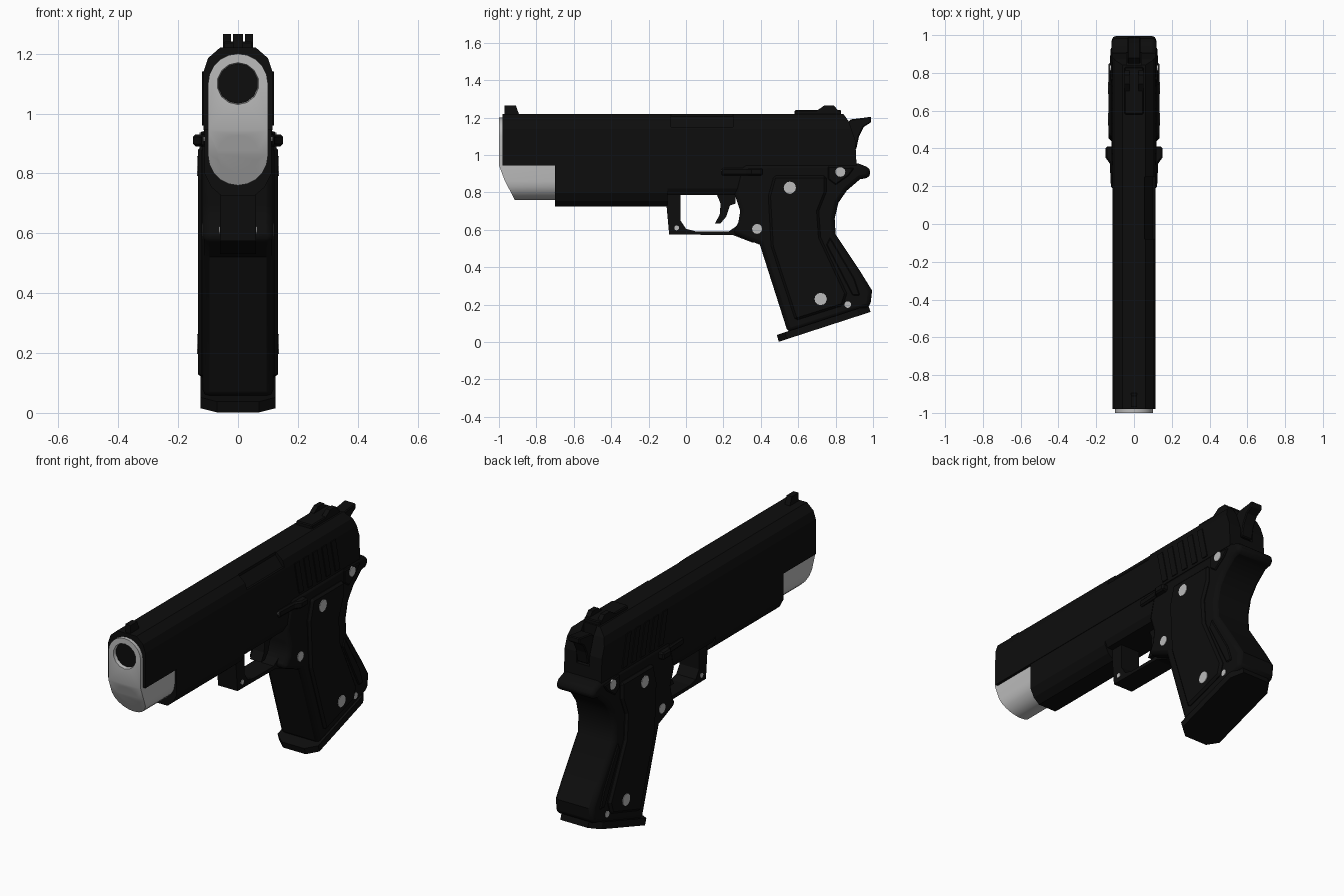
import bpy, bmesh, math
from mathutils import Vector, Matrix

cube = bpy.data.objects.get("Cube")
if cube:
    bpy.data.objects.remove(cube, do_unlink=True)


def material(name, value):
    mat = bpy.data.materials.new(name)
    mat.use_nodes = True
    colour = (value, value, value, 1)
    mat.diffuse_color = colour
    mat.node_tree.nodes["Principled BSDF"].inputs["Base Color"].default_value = colour
    return mat


black = material("black", 0.004)
silver = material("silver", 0.5)


def finish(bm, name, mat):
    bmesh.ops.recalc_face_normals(bm, faces=bm.faces)
    mesh = bpy.data.meshes.new(name)
    bm.to_mesh(mesh)
    bm.free()
    mesh.materials.append(mat)
    obj = bpy.data.objects.new(name, mesh)
    bpy.context.collection.objects.link(obj)
    return obj


def select(obj):
    bpy.ops.object.select_all(action="DESELECT")
    obj.select_set(True)
    bpy.context.view_layer.objects.active = obj


def smooth(obj, angle=30):
    select(obj)
    bpy.ops.object.shade_smooth_by_angle(angle=math.radians(angle))


def prism(name, points, axis, low, high, mat=black, bevel=0, segments=1):
    """Extrude a flat profile along one axis, with optional bevelled edges."""
    place = {"x": lambda a, b, d: (d, a, b),
             "y": lambda a, b, d: (a, d, b),
             "z": lambda a, b, d: (a, b, d)}[axis]
    bm = bmesh.new()
    rings = [[bm.verts.new(place(a, b, d)) for a, b in points] for d in (low, high)]
    for ring in rings:
        bm.faces.new(ring)
    count = len(points)
    for i in range(count):
        j = (i + 1) % count
        bm.faces.new((rings[0][i], rings[0][j], rings[1][j], rings[1][i]))
    obj = finish(bm, name, mat)
    if bevel:
        mod = obj.modifiers.new("edge_bevel", "BEVEL")
        mod.width = bevel
        mod.segments = segments
        mod.limit_method = "ANGLE"
        mod.angle_limit = math.radians(50)
    return obj


def cut(obj, cutter):
    """Subtract a helper solid, then discard it."""
    cutter.hide_render = True
    mod = obj.modifiers.new("cut", "BOOLEAN")
    mod.operation = "DIFFERENCE"
    mod.solver = "EXACT"
    mod.object = cutter
    select(obj)
    bpy.ops.object.modifier_apply(modifier=mod.name)
    bpy.data.objects.remove(cutter, do_unlink=True)


def ball(location, scale, tilt=0):
    bm = bmesh.new()
    bmesh.ops.create_uvsphere(bm, u_segments=14, v_segments=10, radius=1)
    turn = Matrix.Rotation(math.radians(90 + tilt), 4, "X")
    bm.transform(Matrix.Translation(location) @ turn @ Matrix.Diagonal((*scale, 1)))
    return finish(bm, "ball_cutter", silver)


def mirrored(half):
    return half + [(-a, b) for a, b in reversed(half)]


# Slide with sloped shoulders, raked rear end and ejection port
slide = prism("slide", mirrored([(.115, .945), (.115, 1.14), (.1, 1.185), (.06, 1.22)]),
              "y", -.98, .92)
cut(slide, prism("rear_cutter", [(.82, 1.25), (.87, 1.18), (.905, 1.08), (.914, .9),
                                 (1.1, .9), (1.1, 1.25)], "x", -.3, .3))
cut(slide, prism("hammer_slot_cutter", [(.84, 1.02), (.84, 1.3), (1, 1.3), (1, 1.02)],
                 "x", -.04, .04))
cut(slide, prism("port_cutter", [(.055, 1.3), (.055, 1.205), (.1, 1.15), (.3, 1.15), (.3, 1.3)],
                 "y", -.08, .25))

# Slanted grip ribs on both sides of the slide
for side in (-1, 1):
    for i in range(5):
        y = .33 + i * .08
        prism("slide_rib", [(y, 1.14), (y + .04, 1.14), (y + .08, .96), (y + .04, .96)],
              "x", side * .11, side * .12)

# Muzzle block with sloped chin and two dished openings
arc = [(.1 * math.cos(math.radians(a)), .1 * math.sin(math.radians(a))) for a in range(0, 91, 18)]
outline = [(x, 1.1 + z) for x, z in arc] + [(-x, 1.1 + z) for x, z in reversed(arc[:-1])]
outline += [(-x, .86 - z) for x, z in arc] + [(x, .86 - z) for x, z in reversed(arc[:-1])]
muzzle = prism("muzzle_block", outline, "y", -1, -.68, silver)
cut(muzzle, prism("chin_cutter", [(-1, .945), (-.97, .865), (-.905, .74), (-1.2, .7), (-1.2, .945)],
                  "x", -.3, .3))
cut(muzzle, ball((0, -1, 1.1), (.07, .07, .07)))
cut(muzzle, ball((0, -.968, .86), (.07, .073, .03), 25))
smooth(muzzle, 35)

# Front and rear sights
prism("front_sight", [(-.97, 1.21), (-.97, 1.265), (-.91, 1.265), (-.89, 1.21)], "x", -.016, .016)
prism("rear_sight_base", [(.58, 1.21), (.58, 1.24), (.83, 1.24), (.83, 1.21)], "x", -.05, .05,
      bevel=.005)
for side in (-1, 1):
    prism("rear_sight_post", [(.69, 1.23), (.74, 1.265), (.79, 1.265), (.82, 1.23)],
          "x", side * .024, side * .05)

# Hammer
prism("hammer", [(.85, 1.03), (.85, 1.16), (.88, 1.19), (.96, 1.2), (.99, 1.205),
                 (.99, 1.175), (.95, 1.15), (.925, 1.1), (.91, 1.03)], "x", -.035, .035, bevel=.005)

# Dust cover and receiver
prism("dust_cover", mirrored([(.112, .95), (.112, .8), (.09, .755), (.055, .725)]), "y", -.7, -.1)
prism("receiver", mirrored([(.112, .95), (.112, .82), (.095, .785)]), "y", -.11, .5)

# Grip frame with tang and flared heel
grip = prism("grip_frame", [(.3, .95), (.26, .79), (.29, .7), (.28, .64), (.25, .58), (.395, .52),
                            (.545, .05), (.985, .19), (.995, .275), (.93, .38), (.8, .575),
                            (.795, .66), (.815, .745), (.86, .81), (.93, .87), (.985, .88),
                            (.985, .93), (.92, .955)],
             "x", -.118, .118, bevel=.022, segments=2)
smooth(grip, 35)

# Magazine floor plate
bm = bmesh.new()
corner = [(.07, -.26), (.125, -.215), (.125, .19), (.085, .255)]
plate = prism("magazine_floor_plate", mirrored(corner), "z", -.019, .019)
plate.matrix_world = Matrix.Translation((0, .738, .1)) @ Matrix.Rotation(math.radians(18), 4, "X")
bm.free()

# Trigger guard and trigger
prism("trigger_guard", [(-.105, .74), (-.09, .575), (.25, .572), (.36, .53), (.36, .66), (.29, .66),
                        (.27, .62), (.23, .592), (.05, .592), (0, .605), (-.03, .65),
                        (-.03, .79), (-.105, .79)], "x", -.06, .06)
prism("trigger", [(.16, .8), (.185, .74), (.18, .68), (.155, .635), (.185, .635), (.215, .67),
                  (.235, .73), (.265, .74), (.265, .8)], "x", -.035, .035)

# Grip panels, raised back ridges and thumb levers on both sides
for side in (-1, 1):
    prism("grip_panel", [(.47, .89), (.44, .78), (.455, .51), (.585, .115), (.84, .195), (.86, .26),
                         (.72, .56), (.71, .7), (.75, .8), (.75, .89)],
          "x", side * .1, side * .134, bevel=.012)
    prism("panel_ridge", [(.77, .56), (.9, .34), (.93, .25), (.89, .25), (.75, .52)],
          "x", side * .1, side * .124, bevel=.005)
    prism("tang_plate", [(.76, .94), (.76, .87), (.8, .84), (.87, .89), (.9, .93)],
          "x", side * .1, side * .126, bevel=.005)
    prism("thumb_lever", [(side * x, y) for x, y in
                          [(.1, .19), (.122, .19), (.128, .32), (.15, .35), (.15, .41), (.1, .41)]],
          "z", .89, .93, bevel=.008)

# Round screw heads: y, z, radius and the side they sit on
screws = [(.555, .825, .033, .134), (.72, .23, .033, .134), (.825, .91, .027, .126),
          (.38, .605, .027, .118), (.865, .2, .018, .118), (.2, .915, .012, .112),
          (-.05, .61, .013, .06)]
for y, z, radius, face in screws:
    ring = [(y + radius * math.cos(math.tau * k / 12), z + radius * math.sin(math.tau * k / 12))
            for k in range(12)]
    for side in (-1, 1):
        prism("screw_head", ring, "x", side * (face - .005), side * (face + .003), silver)
